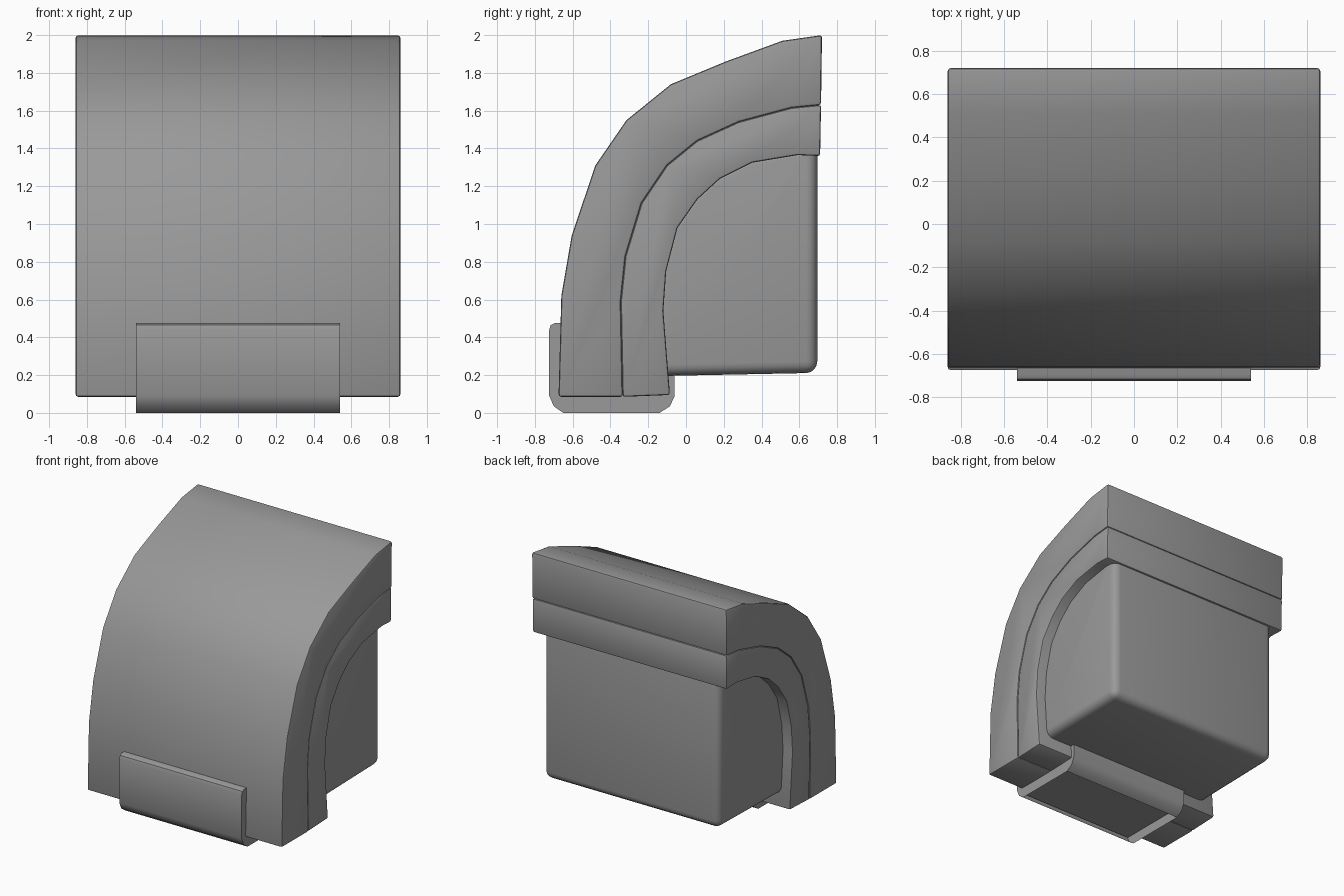
import bpy, bmesh, math

if "Cube" in bpy.data.objects:
    bpy.data.objects.remove(bpy.data.objects["Cube"])

# Shared curves in (y, z)
OUTER = [(-.675, .085), (-.66, .62), (-.605, .94), (-.48, 1.31), (-.315, 1.55),
         (-.08, 1.74), (.21, 1.86), (.51, 1.97), (.72, 2.0)]
MIDDLE = [(-.335, .085), (-.345, .59), (-.32, .83), (-.235, 1.11), (-.10, 1.31),
          (.06, 1.44), (.28, 1.54), (.56, 1.615), (.715, 1.63)]
INNER = [(-.085, .095), (-.12, .54), (-.105, .75), (-.045, .98), (.06, 1.13),
         (.18, 1.24), (.35, 1.325), (.59, 1.365), (.71, 1.36)]

dark_grey = bpy.data.materials.new("dark_grey")
dark_grey.diffuse_color = (.32, .32, .32, 1)
dark_grey.use_nodes = True
dark_grey.node_tree.nodes["Principled BSDF"].inputs["Base Color"].default_value = dark_grey.diffuse_color


def extrude_profile(name, profile, half, bevel=0, segments=2, open_below=None):
    """Extrude a (y, z) outline symmetrically along x."""
    bm = bmesh.new()
    left = [bm.verts.new((-half, y, z)) for y, z in profile]
    right = [bm.verts.new((half, y, z)) for y, z in profile]
    bm.faces.new(left)
    bm.faces.new(right[::-1])
    n = len(profile)
    for i in range(n):
        j = (i + 1) % n
        bm.faces.new((left[i], right[i], right[j], left[j]))
    bmesh.ops.recalc_face_normals(bm, faces=bm.faces)
    if open_below is not None:
        low = [f for f in bm.faces if all(v.co.z < open_below for v in f.verts)]
        bmesh.ops.delete(bm, geom=low, context='FACES_ONLY')
    mesh = bpy.data.meshes.new(name)
    bm.to_mesh(mesh)
    bm.free()
    mesh.materials.append(dark_grey)
    ob = bpy.data.objects.new(name, mesh)
    bpy.context.collection.objects.link(ob)
    bpy.ops.object.select_all(action='DESELECT')
    ob.select_set(True)
    bpy.context.view_layer.objects.active = ob
    if bevel:
        mod = ob.modifiers.new("rounded_edges", 'BEVEL')
        mod.width = bevel
        mod.segments = segments
        mod.limit_method = 'ANGLE'
        mod.angle_limit = math.radians(40)
        bpy.ops.object.modifier_apply(modifier=mod.name)
    bpy.ops.object.shade_smooth_by_angle(angle=math.radians(40))
    return ob


# Curved outer plate and the thinner layer beneath it
extrude_profile("outer_plate", OUTER + MIDDLE[::-1], .86, .014)
extrude_profile("inner_layer", MIDDLE + INNER[::-1], .857, .012)

# Rounded core block, its curved side tucked into the layer
tucked = [(a[0] * .8 + b[0] * .2, a[1] * .8 + b[1] * .2)
          for a, b in zip(INNER[1:-1], MIDDLE[1:-1])]
core = [(-.15, .195)] + tucked + [(.695, 1.44), (.695, .212)]
extrude_profile("core_block", core, .775, .06, 4)

# Clip around the lower edge, open underneath, with a recessed ceiling
clip = [(-.65, 0), (-.70, .035), (-.724, .09), (-.724, .44), (-.716, .465), (-.695, .475),
        (-.10, .475), (-.06, .44), (-.06, .09), (-.085, .035), (-.14, 0)]
extrude_profile("lower_clip", clip, .54, open_below=.01)
extrude_profile("clip_ceiling", [(-.71, .075), (-.71, .1), (-.07, .1), (-.07, .075)], .535)
